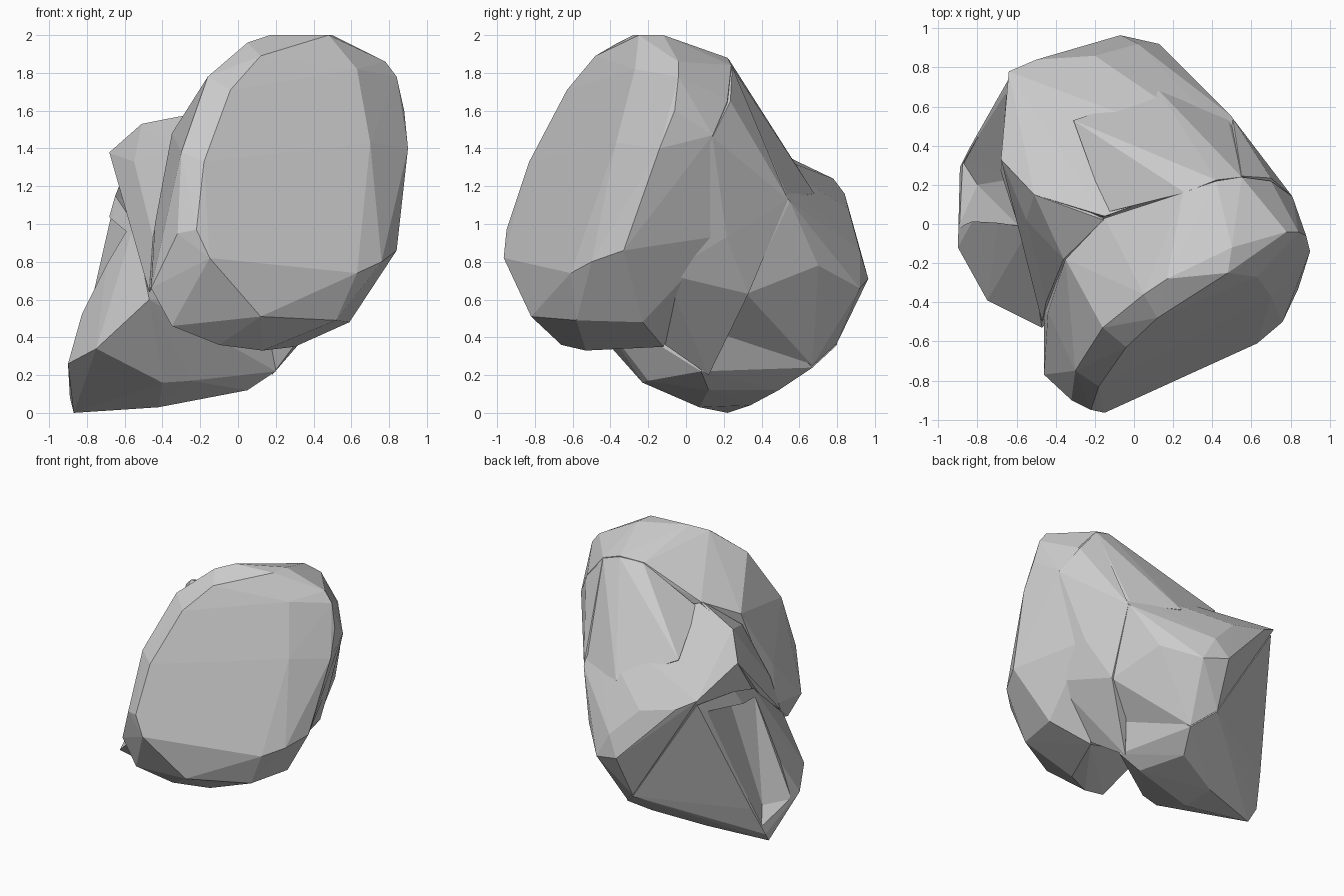
import bpy, bmesh


def hull(name, points):
    """Faceted convex stone lump from a few corner points."""
    bm = bmesh.new()
    for p in points:
        bm.verts.new(p)
    bmesh.ops.convex_hull(bm, input=bm.verts[:])
    loose = [v for v in bm.verts if not v.link_faces]
    bmesh.ops.delete(bm, geom=loose, context='VERTS')
    bmesh.ops.recalc_face_normals(bm, faces=bm.faces[:])
    me = bpy.data.meshes.new(name)
    bm.to_mesh(me)
    bm.free()
    ob = bpy.data.objects.new(name, me)
    bpy.context.collection.objects.link(ob)
    return ob


# Leaning front slab: flat face, bevelled rim, back edge
face = [(0.12, -0.48, 1.89), (-0.04, -0.63, 1.71), (-0.18, -0.83, 1.33),
        (-0.22, -0.95, 0.97), (-0.15, -0.965, 0.82), (0.12, -0.82, 0.51),
        (0.63, -0.61, 0.74), (0.70, -0.37, 1.43), (0.63, -0.27, 1.82)]
rim = [(0.17, -0.28, 2.0), (0.48, -0.25, 2.0), (0.50, -0.12, 2.0),
       (0.78, -0.04, 1.86), (0.84, -0.04, 1.78), (0.88, -0.06, 1.60),
       (0.90, -0.14, 1.40), (0.84, -0.33, 0.86), (0.76, -0.50, 0.80),
       (0.52, -0.58, 0.49), (0.59, -0.23, 0.48), (0.30, -0.12, 0.35),
       (0.13, -0.53, 0.33), (-0.10, -0.66, 0.36), (-0.35, -0.76, 0.46),
       (-0.46, -0.77, 0.66), (-0.32, -0.90, 0.95), (-0.30, -0.75, 1.38),
       (-0.16, -0.53, 1.78), (0.05, -0.36, 1.96)]
back_edge = [(-0.46, -0.45, 0.70), (-0.44, -0.45, 1.0), (-0.35, -0.18, 1.48),
             (-0.15, 0.03, 1.60), (0.25, 0.16, 1.85), (0.42, 0.22, 1.88),
             (0.55, 0.24, 1.84), (0.70, 0.22, 1.66), (0.81, 0.14, 1.47),
             (0.62, 0.20, 0.94), (0.64, -0.10, 0.73)]
rock = hull("boulder", face + rim + back_edge)

# Inner core so no hollow pockets remain
core = hull("core", [
    (-0.35, 0.30, 0.40), (-0.35, 0.35, 1.20), (0.45, 0.15, 0.80),
    (0.45, 0.15, 1.55), (-0.20, -0.50, 0.70), (0.30, -0.30, 0.60),
    (0.05, 0.50, 0.50), (0.10, 0.50, 1.10), (-0.10, 0.0, 1.42)])

# Rear lump
rear = hull("rear_lump", [
    (-0.68, 0.33, 1.38), (-0.51, 0.15, 1.53), (-0.15, 0.04, 1.595),
    (-0.64, 0.78, 1.24), (-0.50, 0.84, 1.16), (-0.20, 0.86, 1.08),
    (-0.07, 0.965, 0.71), (0.13, 0.92, 0.66), (0.02, 0.92, 0.86),
    (0.12, 0.68, 1.15), (0.50, 0.55, 1.12), (0.61, 0.31, 1.42),
    (0.47, 0.32, 0.63), (0.35, 0.70, 0.78), (0.04, 0.67, 0.25),
    (-0.10, 0.80, 0.37), (-0.55, -0.03, 1.02), (-0.30, 0.10, 0.40),
    (0.30, 0.05, 0.45)])

# Ridge joining the slab top to the rear lump
ridge = hull("ridge", [
    (0.26, 0.16, 1.85), (0.42, 0.225, 1.875), (0.55, 0.24, 1.835),
    (0.615, 0.31, 1.43), (0.13, 0.68, 1.16), (0.48, 0.54, 1.14),
    (-0.14, 0.06, 1.57), (-0.31, 0.53, 1.38), (0.10, 0.10, 1.0)])

# Right flank closing the side between slab and rear lump
right_flank = hull("right_flank", [
    (0.81, 0.14, 1.46), (0.70, 0.235, 1.65), (0.55, 0.245, 1.83),
    (0.62, 0.315, 1.42), (0.505, 0.54, 1.13), (0.63, 0.215, 0.93),
    (0.48, 0.33, 0.63), (0.645, -0.11, 0.735), (0.30, -0.11, 0.36),
    (0.18, 0.12, 0.20), (0.10, 0.10, 0.9)])

# Left shoulder closing the side between slab and rear lump
shoulder = hull("left_shoulder", [
    (-0.51, 0.15, 1.53), (-0.68, 0.33, 1.375), (-0.155, 0.02, 1.60),
    (-0.36, -0.18, 1.40), (-0.55, 0.02, 1.33), (-0.555, -0.06, 1.0),
    (-0.52, -0.20, 0.86), (-0.45, -0.40, 0.93), (-0.47, -0.50, 0.64),
    (-0.20, 0.20, 1.0)])

# Spreading foot on the left
foot = hull("foot", [
    (-0.75, -0.39, 0.34), (-0.90, -0.12, 0.26), (-0.87, 0.22, 0.0),
    (-0.89, 0.29, 0.08), (-0.84, 0.39, 0.30), (-0.60, 0.12, 0.03),
    (-0.42, 0.07, 0.03), (-0.42, 0.34, 0.04), (0.05, 0.12, 0.12),
    (-0.05, 0.49, 0.12), (0.04, 0.67, 0.24), (0.20, 0.08, 0.22),
    (-0.40, -0.23, 0.16), (-0.25, -0.20, 0.17), (-0.47, -0.53, 0.60),
    (-0.55, -0.05, 1.0), (-0.65, 0.33, 1.15), (-0.63, 0.76, 1.20),
    (-0.10, 0.80, 0.36), (0.30, 0.30, 0.60)])

# Shallow gully down the left side of the foot
gully = hull("gully_cutter", [
    (-0.56, 0.24, 0.98), (-0.80, 0.20, 0.25), (-0.66, 0.70, 1.13),
    (-0.87, 0.31, 0.15), (-0.59, -0.01, 0.96), (-0.90, -0.02, 0.24),
    (-1.10, 0.35, 1.12), (-1.10, 0.20, 0.15)])
gully.hide_render = True

# Fuse the lumps into one faceted stone, then carve the gully
bpy.context.view_layer.objects.active = rock
for part in (core, rear, ridge, right_flank, shoulder, foot, gully):
    mod = rock.modifiers.new("fuse", 'BOOLEAN')
    mod.operation = 'DIFFERENCE' if part is gully else 'UNION'
    mod.solver = 'EXACT'
    mod.object = part
    bpy.ops.object.modifier_apply(modifier=mod.name)
    bpy.data.objects.remove(part, do_unlink=True)
